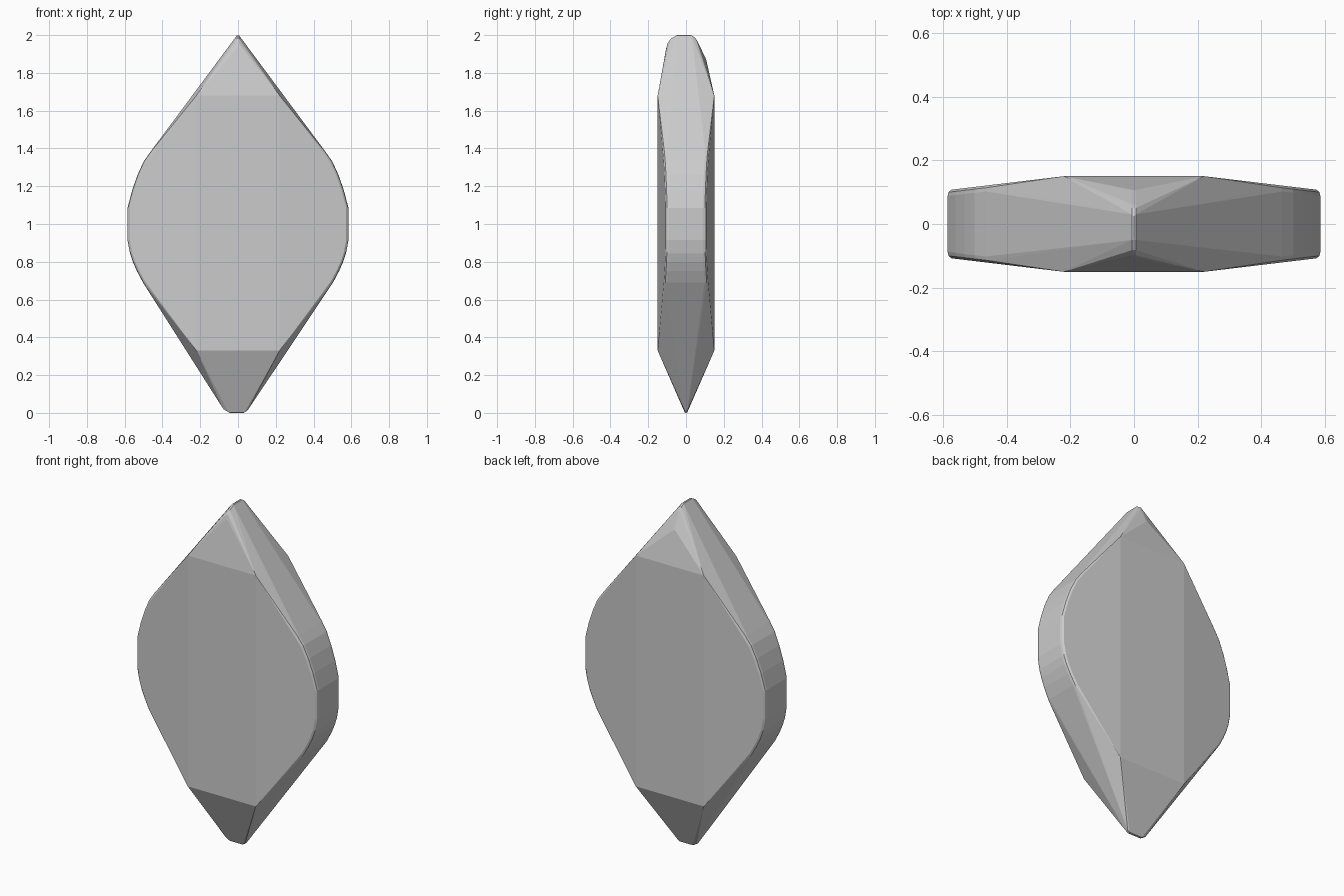
import bpy, bmesh, math

if "Cube" in bpy.data.objects:
    bpy.data.objects.remove(bpy.data.objects["Cube"])

pts = []

# broad flat front and back faces (four corners each)
for sx in (-1, 1):
    for sy in (-1, 1):
        for z in (0.33, 1.68):
            pts.append((sx * 0.22, sy * 0.15, z))

# rounded side rim: outer wall plus a softened edge on the tapered face
rim = [(0.465, 1.38), (0.50, 1.33), (0.532, 1.26), (0.56, 1.18), (0.585, 1.085),
       (0.585, 0.915), (0.572, 0.845), (0.557, 0.80), (0.535, 0.75), (0.503, 0.69)]
for x, z in rim:
    for sx in (-1, 1):
        for sy in (-1, 1):
            xi = x - 0.012
            yi = 0.15 - 0.12 * (xi - 0.22)
            pts.append((sx * xi, sy * yi, 1 + (z - 1) * 0.985))
            pts.append((sx * (x - 0.003), sy * (yi - 0.008), z))
            pts.append((sx * x, sy * (yi - 0.02), z))

# top ridge, running front to back, with rounded ends
for y, z in [(-0.105, 1.93), (-0.098, 1.955), (-0.082, 1.98), (-0.05, 1.998),
             (0.03, 1.998), (0.05, 1.985), (0.062, 1.965), (0.107, 1.87)]:
    for sx in (-1, 1):
        pts.append((sx * 0.006, y, z))
pts += [(0, -0.045, 2.0), (0, 0.025, 2.0)]

# bottom ridge, running side to side, with rounded ends
for x, z in [(-0.09, 0.04), (-0.075, 0.018), (-0.05, 0.003),
             (0.035, 0.003), (0.05, 0.012), (0.065, 0.035)]:
    for sy in (-1, 1):
        pts.append((x, sy * 0.007, z))
pts += [(-0.045, 0, 0), (0.03, 0, 0)]

# wrap the profile points into one faceted body
bm = bmesh.new()
for p in pts:
    bm.verts.new(p)
res = bmesh.ops.convex_hull(bm, input=bm.verts[:])
loose = [v for v in bm.verts if not v.link_faces]
bmesh.ops.delete(bm, geom=loose, context='VERTS')
bmesh.ops.dissolve_limit(bm, angle_limit=math.radians(0.5),
                         verts=bm.verts[:], edges=bm.edges[:])
bmesh.ops.recalc_face_normals(bm, faces=bm.faces[:])

mesh = bpy.data.meshes.new("faceted_stone")
bm.to_mesh(mesh)
bm.free()
stone = bpy.data.objects.new("faceted_stone", mesh)
bpy.context.collection.objects.link(stone)
